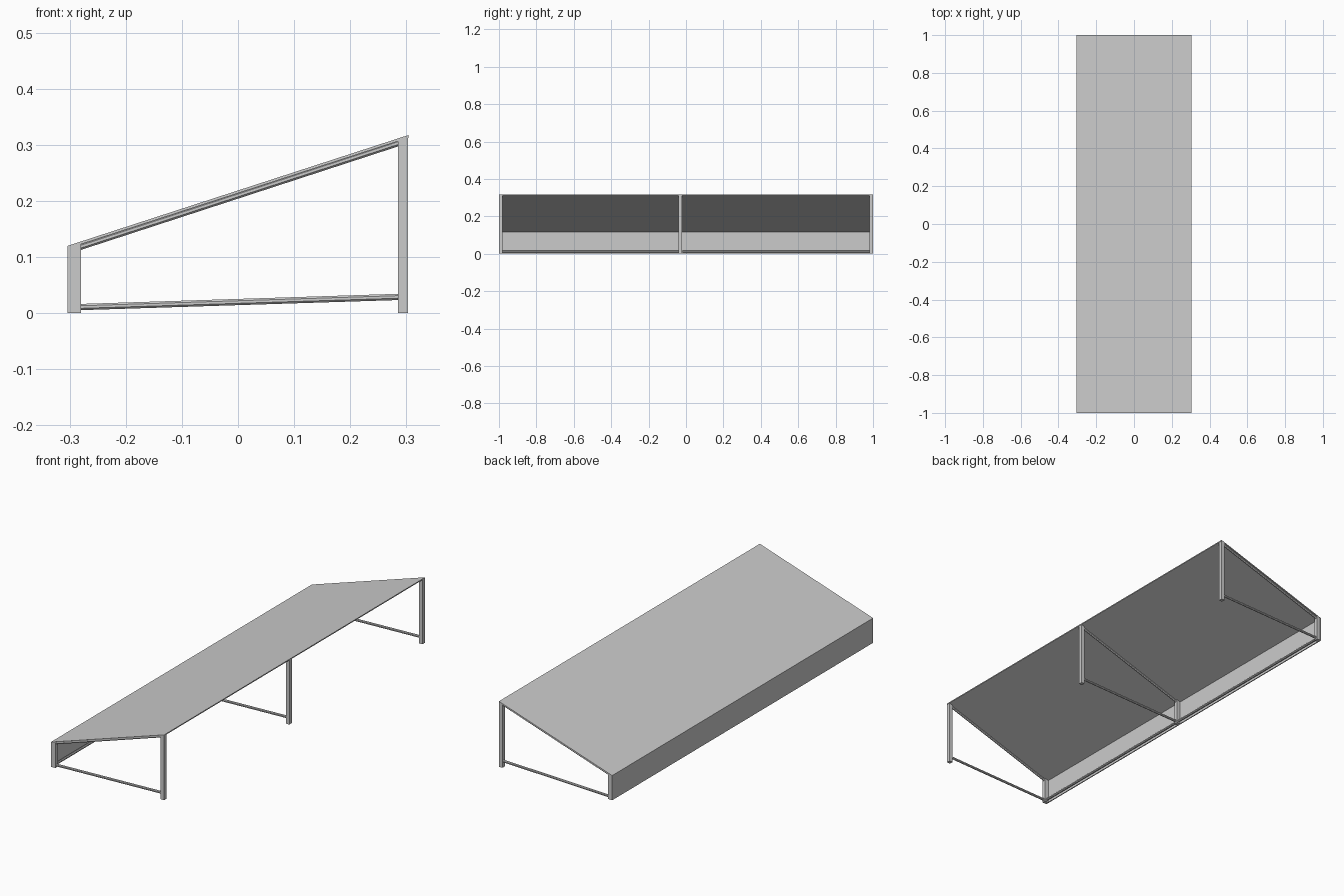
import bpy, math
from mathutils import Vector

cube = bpy.data.objects.get("Cube")
if cube:
    bpy.data.objects.remove(cube, do_unlink=True)

grey = bpy.data.materials.new("plain grey")
grey.use_nodes = True
grey.diffuse_color = (0.6, 0.6, 0.6, 1)
grey.node_tree.nodes["Principled BSDF"].inputs["Base Color"].default_value = (0.6, 0.6, 0.6, 1)


def prism(name, outline, y0, y1):
    """Extrude an x-z outline along y."""
    n = len(outline)
    verts = [(x, y, z) for y in (y0, y1) for x, z in outline]
    faces = [tuple(range(n)), tuple(reversed(range(n, 2 * n)))]
    faces += [(i, i + n, (i + 1) % n + n, (i + 1) % n) for i in range(n)]
    mesh = bpy.data.meshes.new(name)
    mesh.from_pydata(verts, [], faces)
    mesh.materials.append(grey)
    obj = bpy.data.objects.new(name, mesh)
    bpy.context.collection.objects.link(obj)


def rail(name, a, b, radius=0.006):
    """Eight-sided bar between two points."""
    a, b = Vector(a), Vector(b)
    bpy.ops.mesh.primitive_cylinder_add(vertices=8, radius=radius, depth=(b - a).length,
                                        location=(a + b) / 2)
    obj = bpy.context.object
    obj.name = name
    axis = (b - a).to_track_quat('Z', 'Y')
    obj.rotation_euler = axis.to_euler()
    # turn the section so that one flat faces up
    for v in obj.data.vertices:
        x, y = v.co.x, v.co.y
        c, s = math.cos(math.pi / 8), math.sin(math.pi / 8)
        v.co.x, v.co.y = x * c - y * s, x * s + y * c
    obj.data.materials.append(grey)


def roof_z(x):
    return 0.12 + (x + 0.304) * 0.325


def box(x0, x1, top0, top1):
    return [(x0, 0), (x1, 0), (x1, top1), (x0, top0)]


# Sloping roof sheet and low wall sheet
L, R, T = -0.304, 0.304, 0.005
prism("roof_sheet", [(L, roof_z(L) - T), (R, roof_z(R) - T), (R, roof_z(R)), (L, roof_z(L))], -1, 1)
prism("wall_sheet", box(L, -0.299, roof_z(L) - T, roof_z(-0.299) - T), -1, 1)

# Three frames: short post, tall post, rafter and floor rail
for label, y in (("front", -0.99), ("middle", -0.03), ("back", 0.99)):
    for kind, x0, x1 in (("short", -0.299, -0.28), ("tall", 0.285, 0.303)):
        prism(f"{label}_{kind}_post", box(x0, x1, roof_z(x0) - T, roof_z(x1) - T),
              y - 0.0095, y + 0.0095)
    rail(f"{label}_rafter", (-0.288, y, 0.116), (0.285, y, 0.303))
    rail(f"{label}_floor_rail", (-0.28, y, 0.011), (0.285, y, 0.029))

# Long rails at the foot of the wall
for label, y0, y1 in (("front", -0.98, -0.04), ("back", -0.02, 0.98)):
    rail(f"{label}_wall_rail", (-0.29, y0, 0.011), (-0.29, y1, 0.011))
